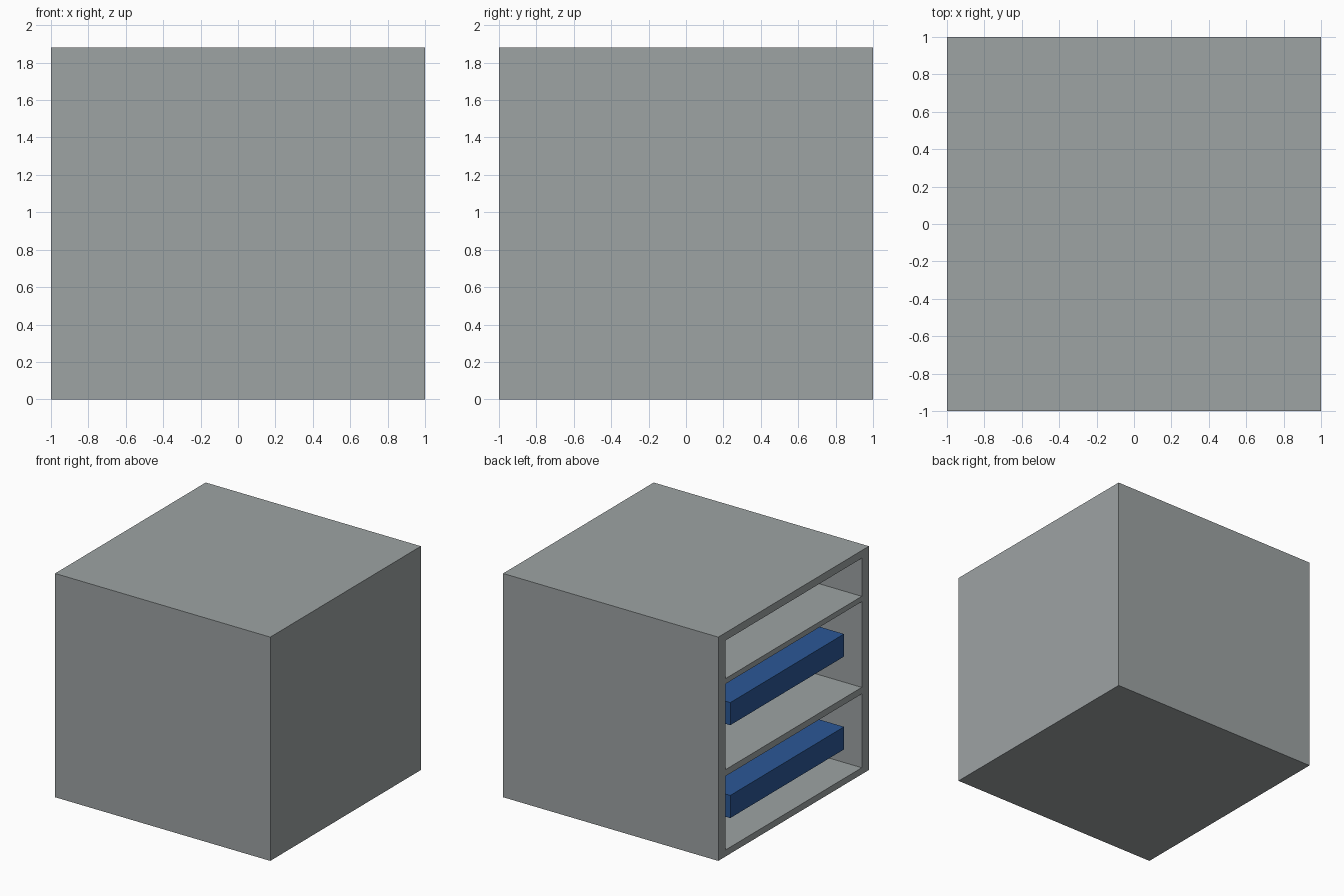
import bpy
import bmesh
from mathutils import Matrix, Vector

default = bpy.data.objects.get("Cube")
if default:
    bpy.data.objects.remove(default, do_unlink=True)


def make_material(name, rgb):
    mat = bpy.data.materials.new(name)
    mat.use_nodes = True
    color = (*rgb, 1.0)
    mat.diffuse_color = color
    mat.node_tree.nodes["Principled BSDF"].inputs["Base Color"].default_value = color
    return mat


def box_mesh(low, high):
    low, high = Vector(low), Vector(high)
    bm = bmesh.new()
    matrix = Matrix.Translation((low + high) / 2) @ Matrix.Diagonal((*(high - low), 1))
    bmesh.ops.create_cube(bm, size=1, matrix=matrix)
    return bm


def finish(bm, name, mat):
    bmesh.ops.recalc_face_normals(bm, faces=bm.faces)
    mesh = bpy.data.meshes.new(name)
    bm.to_mesh(mesh)
    bm.free()
    mesh.materials.append(mat)
    obj = bpy.data.objects.new(name, mesh)
    bpy.context.collection.objects.link(obj)
    return obj


gray = make_material("cabinet gray", (0.337, 0.366, 0.371))
blue = make_material("unit blue", (0.024, 0.096, 0.305))

HEIGHT = 1.88
WALL = 0.095
DEPTH = 2 - WALL
# Bottom and top of each compartment
COMPARTMENTS = [(0.055, 0.675), (0.73, 1.45), (1.495, 1.815)]

# Cabinet: one block with three compartments sunk into its open side
bm = box_mesh((-1, -1, 0), (1, 1, HEIGHT))


def open_side():
    return [f for f in bm.faces if f.calc_center_median().x < -0.999]


def slice_open_side(point, normal):
    faces = open_side()
    edges = {e for f in faces for e in f.edges}
    verts = {v for f in faces for v in f.verts}
    bmesh.ops.bisect_plane(bm, geom=[*faces, *edges, *verts],
                           plane_co=point, plane_no=normal)


for y in (WALL - 1, 1 - WALL):
    slice_open_side((0, y, 0), (0, 1, 0))
for level in COMPARTMENTS:
    for z in level:
        slice_open_side((0, 0, z), (0, 0, 1))

pockets = []
for face in open_side():
    c = face.calc_center_median()
    if abs(c.y) < 1 - WALL and any(a < c.z < b for a, b in COMPARTMENTS):
        pockets.append(face)
for face in pockets:
    sunk = bmesh.ops.extrude_discrete_faces(bm, faces=[face])["faces"][0]
    bmesh.ops.translate(bm, verts=sunk.verts, vec=(DEPTH, 0, 0))
finish(bm, "cabinet", gray)

# Blue units hanging in the two tall compartments
for name, z in (("lower_unit", 0.25), ("upper_unit", 1.03)):
    finish(box_mesh((-0.94, -0.755, z), (0.8, 0.755, z + 0.19)), name, blue)
